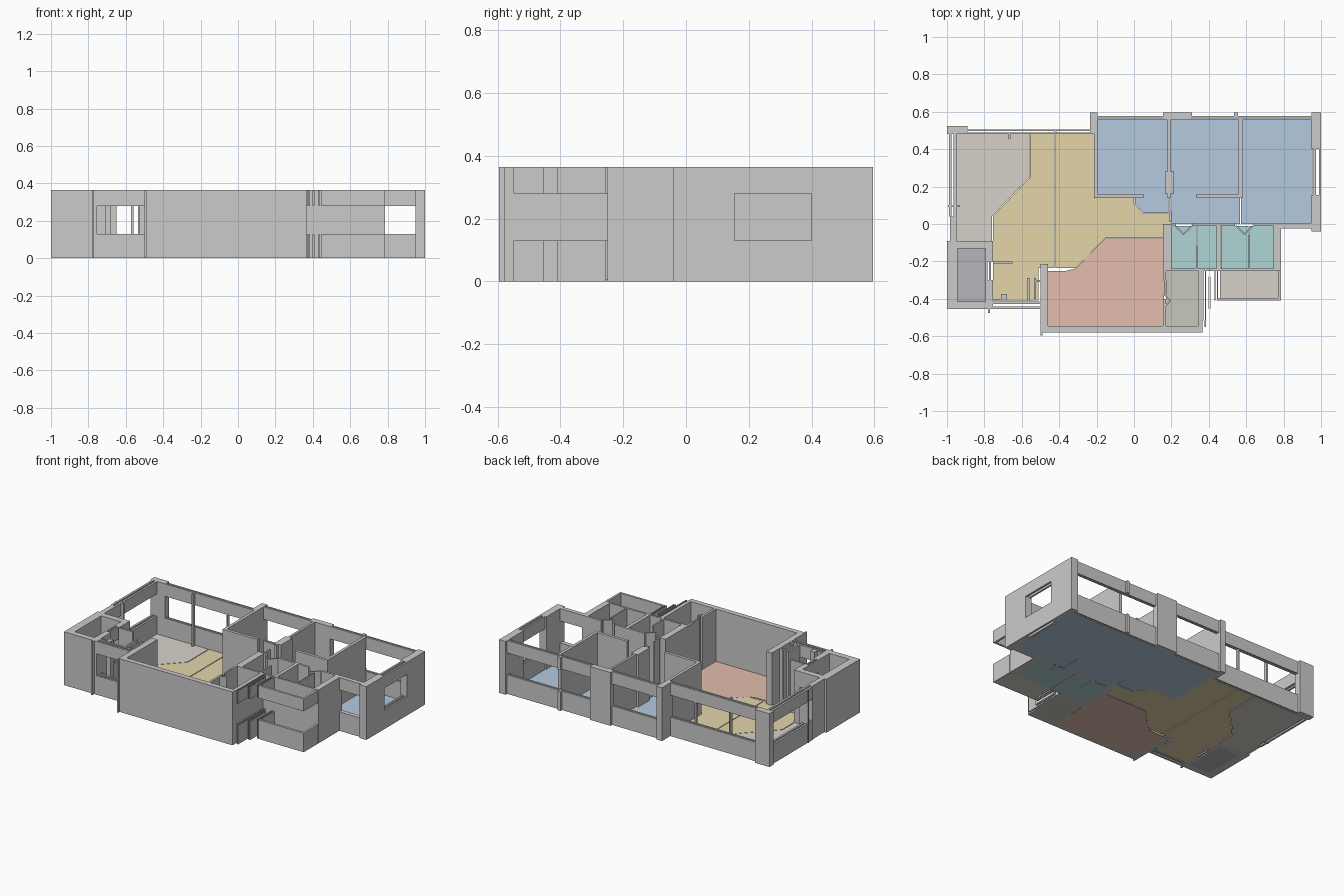
import bpy, bmesh
from mathutils import Vector

H, SILL, HEAD, FLOOR = 0.365, 0.13, 0.28, 0.006


def finish(bm, name):
    bmesh.ops.recalc_face_normals(bm, faces=bm.faces)
    me = bpy.data.meshes.new(name)
    bm.to_mesh(me)
    bm.free()
    ob = bpy.data.objects.new(name, me)
    bpy.context.collection.objects.link(ob)
    return ob


def prism(bm, pts, z0, z1):
    face = bm.faces.new([bm.verts.new((x, y, z0)) for x, y in pts])
    ext = bmesh.ops.extrude_face_region(bm, geom=[face], use_keep_orig=True)
    verts = [g for g in ext["geom"] if isinstance(g, bmesh.types.BMVert)]
    bmesh.ops.translate(bm, verts=verts, vec=(0, 0, z1 - z0))


def rect(x0, y0, x1, y1):
    return [(x0, y0), (x1, y0), (x1, y1), (x0, y1)]


def walls(name, rects):
    """Full-height walls from plan rectangles."""
    bm = bmesh.new()
    for r in rects:
        prism(bm, rect(*r), 0, H)
    finish(bm, name)


def windows(name, rects, gap=0.3):
    """Sill and header bands, each split into two leaves with a slot between."""
    bm = bmesh.new()
    for x0, y0, x1, y1 in rects:
        k = (1 - gap) / 2
        if gap == 0:
            leaves = [(x0, y0, x1, y1)]
        elif x1 - x0 > y1 - y0:
            t = (y1 - y0) * k
            leaves = [(x0, y0, x1, y0 + t), (x0, y1 - t, x1, y1)]
        else:
            t = (x1 - x0) * k
            leaves = [(x0, y0, x0 + t, y1), (x1 - t, y0, x1, y1)]
        for leaf in leaves:
            prism(bm, rect(*leaf), 0, SILL)
            prism(bm, rect(*leaf), HEAD, H)
    finish(bm, name)


def folded_panel(name, pts, w=0.008):
    """Thin wall following a short zigzag."""
    bm = bmesh.new()
    for a, b in zip(pts, pts[1:]):
        a, b = Vector(a), Vector(b)
        n = (b - a).orthogonal().normalized() * w / 2
        prism(bm, [a - n, b - n, b + n, a + n], 0, H)
    finish(bm, name)


def floor(name, pts, color):
    bm = bmesh.new()
    prism(bm, pts, 0, FLOOR)
    ob = finish(bm, name)
    mat = bpy.data.materials.get(color) or bpy.data.materials.new(color)
    mat.diffuse_color = (*COLORS[color], 1)
    ob.data.materials.append(mat)


COLORS = {
    "sand": (0.77, 0.66, 0.40), "rose": (0.77, 0.51, 0.42),
    "blue": (0.46, 0.59, 0.75), "teal": (0.42, 0.67, 0.66),
    "warm_grey": (0.68, 0.65, 0.59), "slate": (0.46, 0.46, 0.51),
    "sage": (0.57, 0.57, 0.52),
}

# Floors
floor("hall_floor", [(-0.555, 0.48), (-0.425, 0.48), (-0.425, -0.235), (-0.51, -0.235),
                     (-0.51, -0.41), (-0.755, -0.41), (-0.755, 0.04), (-0.555, 0.25)], "sand")
floor("living_floor", [(-0.42, 0.48), (-0.205, 0.48), (-0.205, 0.14), (0, 0.14), (0, 0.11),
                       (0.05, 0.055), (0.195, 0.055), (0.195, 0.0), (0.157, 0.0),
                       (0.157, -0.075), (-0.155, -0.075), (-0.31, -0.235), (-0.42, -0.235)], "sand")
floor("dining_floor", [(-0.46, -0.545), (0.16, -0.545), (0.16, -0.078), (-0.155, -0.078),
                       (-0.312, -0.238), (-0.36, -0.25), (-0.46, -0.25)], "rose")
floor("study_floor", [(-0.955, 0.485), (-0.56, 0.485), (-0.56, 0.25), (-0.76, 0.04),
                      (-0.76, -0.095), (-0.955, -0.095)], "warm_grey")
floor("store_floor", rect(-0.945, -0.415, -0.795, -0.13), "slate")
floor("bedroom_a_floor", [(-0.2, 0.555), (0.185, 0.555), (0.185, 0.06), (0.05, 0.06),
                          (0.005, 0.11), (0.005, 0.145), (-0.2, 0.145)], "blue")
floor("bedroom_b_floor", rect(0.19, 0.0, 0.568, 0.555), "blue")
floor("bedroom_c_floor", rect(0.572, 0.0, 0.955, 0.555), "blue")
for i, (x0, x1) in enumerate([(0.2, 0.335), (0.34, 0.44), (0.465, 0.612), (0.617, 0.745)]):
    floor(f"bathroom_floor_{i + 1}", rect(x0, -0.24, x1, -0.01), "teal")
floor("kitchen_floor", rect(0.17, -0.545, 0.35, -0.25), "sage")
floor("balcony_floor", rect(0.46, -0.4, 0.77, -0.25), "warm_grey")

# Left wing and store room
walls("left_walls", [
    (-1, 0.48, -0.89, 0.525), (-0.985, -0.09, -0.95, 0.04), (-1, -0.455, -0.945, -0.09),
    (-0.945, -0.13, -0.755, -0.09), (-0.945, -0.455, -0.755, -0.415),
    (-0.795, -0.2, -0.755, -0.13), (-0.795, -0.415, -0.755, -0.3),
    (-0.755, -0.212, -0.65, -0.2), (-0.78, -0.475, -0.77, -0.455),
    (-0.995, 0.09, -0.93, 0.1)])
windows("left_windows", [(-0.99, 0.04, -0.95, 0.48), (-0.795, -0.3, -0.765, -0.2)])

# Entrance
windows("entrance_windows", [(-0.755, -0.455, -0.5, -0.415), (-0.755, -0.41, -0.715, -0.4)])
walls("entrance_posts", [
    (-0.572, -0.415, -0.56, -0.29), (-0.535, -0.4, -0.525, -0.29),
    (-0.71, -0.41, -0.68, -0.375), (-0.525, -0.31, -0.5, -0.3)])

# Dining room and kitchen
walls("dining_walls", [
    (-0.5, -0.58, -0.46, -0.215), (-0.5, -0.595, -0.49, -0.58), (-0.46, -0.58, 0.365, -0.545),
    (0.155, -0.545, 0.17, -0.4), (0.155, -0.3, 0.17, -0.25), (0.155, -0.25, 0.2, 0.0),
    (0.345, -0.545, 0.365, -0.25)])
folded_panel("kitchen_door", [(0.163, -0.3), (0.165, -0.38), (0.195, -0.41), (0.165, -0.44)])

# Stepped slim bays beside the kitchen
windows("kitchen_bays", [
    (0.365, -0.515, 0.385, -0.25), (0.395, -0.455, 0.41, -0.28), (0.43, -0.41, 0.45, -0.25),
    (0.36, -0.55, 0.385, -0.515)], 0.4)

# Bathrooms
walls("bathroom_walls", [
    (0.2, -0.25, 0.785, -0.237), (0.44, -0.237, 0.463, -0.01), (0.745, -0.25, 0.785, -0.01),
    (0.332, -0.237, 0.342, -0.12), (0.612, -0.237, 0.62, -0.06),
    (0.2, -0.01, 0.225, 0.005), (0.31, -0.01, 0.54, 0.005), (0.64, -0.01, 0.785, 0.005)])
for i, x in enumerate((0.265, 0.59)):
    folded_panel(f"bathroom_door_{i + 1}", [(x - 0.045, -0.01), (x, -0.055), (x + 0.045, -0.01)])

# Balcony with an open band wrapping the corner
windows("balcony_bands", [(0.45, -0.41, 0.785, -0.395), (0.77, -0.395, 0.785, -0.255)], 0)

# Bedroom walls and outer pillars
walls("bedroom_walls", [
    (-0.235, 0.48, -0.195, 0.595), (-0.215, 0.14, -0.195, 0.48), (-0.195, 0.14, 0.05, 0.16),
    (0.155, 0.555, 0.31, 0.595), (0.18, 0.14, 0.195, 0.555), (0.165, 0.16, 0.215, 0.28),
    (0.335, 0.14, 0.56, 0.16), (0.56, 0.14, 0.58, 0.555), (0.19, 0.01, 0.2, 0.07),
    (0.95, 0.4, 1, 0.595), (0.95, -0.04, 1, 0.155)])
windows("back_windows", [
    (-0.89, 0.48, -0.235, 0.505), (-0.195, 0.555, 0.155, 0.578),
    (0.31, 0.555, 0.95, 0.578)])
windows("back_stub_and_front_band", [(0.535, 0.578, 0.555, 0.595), (0.785, -0.025, 0.95, 0.005)], 0)
windows("right_window", [(0.96, 0.155, 1, 0.4)], 0.4)
walls("back_window_posts", [(-0.67, 0.455, -0.66, 0.48), (-0.425, 0.48, -0.415, 0.5)])
